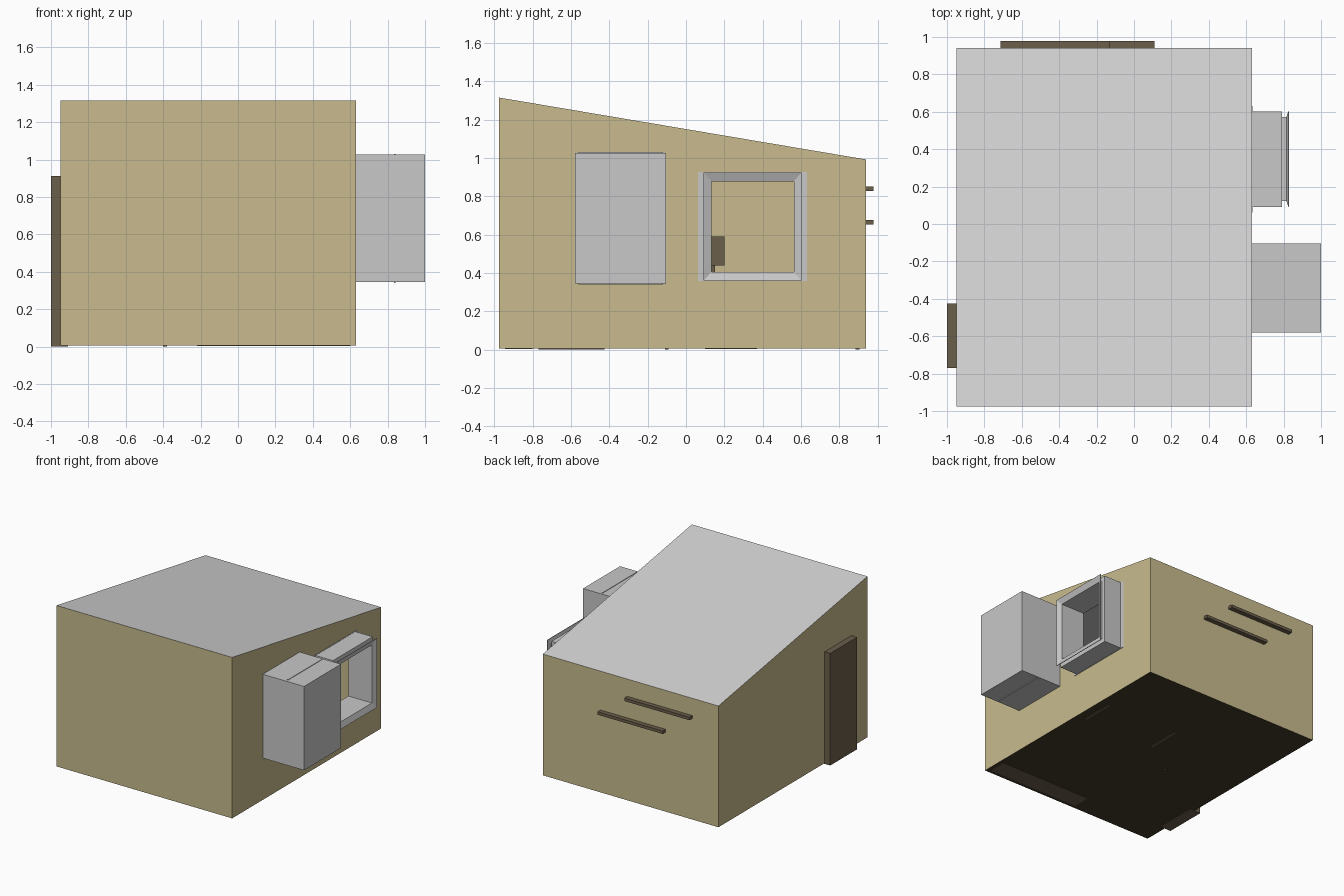
import bpy, bmesh
from mathutils import Vector

cube = bpy.data.objects.get("Cube")
if cube:
    bpy.data.objects.remove(cube, do_unlink=True)


def material(name, rgb):
    m = bpy.data.materials.new(name)
    m.use_nodes = True
    m.diffuse_color = (*rgb, 1)
    m.node_tree.nodes["Principled BSDF"].inputs["Base Color"].default_value = (*rgb, 1)
    return m


TAN = material("tan wall", (0.58, 0.50, 0.27))
ROOF = material("light grey roof", (0.66, 0.66, 0.66))
GREY = material("grey panel", (0.58, 0.58, 0.58))
BROWN = material("brown wood", (0.147, 0.112, 0.069))
FLOOR = material("dark brown floor", (0.056, 0.042, 0.025))


def finish(name, bm, *mats):
    mesh = bpy.data.meshes.new(name)
    bmesh.ops.recalc_face_normals(bm, faces=bm.faces)
    bm.to_mesh(mesh)
    bm.free()
    for m in mats:
        mesh.materials.append(m)
    obj = bpy.data.objects.new(name, mesh)
    bpy.context.collection.objects.link(obj)
    return obj


def box(name, x, y, z, mat):
    """Box from its (low, high) limits on each axis."""
    bm = bmesh.new()
    bmesh.ops.create_cube(bm, size=1)
    for v in bm.verts:
        v.co = Vector([a + (b - a) * (c + 0.5) for (a, b), c in zip((x, y, z), v.co)])
    return finish(name, bm, mat)


# Room shell: sloped roof, window hole in the +x wall
X0, X1, Y0, Y1 = -0.95, 0.63, -0.975, 0.94
WIN_Y, WIN_Z = 0.347, 0.642
HOLE_Y, HOLE_Z = 0.217, 0.238
bm = bmesh.new()
profile = [(Y0, 0.006), (Y1, 0.006), (Y1, 0.992), (Y0, 1.315)]
face = bm.faces.new([bm.verts.new((X0, y, z)) for y, z in profile])
side = bmesh.ops.extrude_face_region(bm, geom=[face])
for v in side["geom"]:
    if isinstance(v, bmesh.types.BMVert):
        v.co.x = X1
bmesh.ops.recalc_face_normals(bm, faces=bm.faces)
wall = max(bm.faces, key=lambda f: f.calc_center_median().x)
bmesh.ops.inset_individual(bm, faces=[wall], thickness=0.2)
middle = wall.calc_center_median()
for v in wall.verts:
    v.co.y = WIN_Y + (HOLE_Y if v.co.y > middle.y else -HOLE_Y)
    v.co.z = WIN_Z + (HOLE_Z if v.co.z > middle.z else -HOLE_Z)
bmesh.ops.delete(bm, geom=[wall], context='FACES_ONLY')
for f in bm.faces:
    f.material_index = 1 if f.normal.z > 0.5 else 2 if f.normal.z < -0.5 else 0
room = finish("room_shell", bm, TAN, ROOF, FLOOR)
thick = room.modifiers.new("wall thickness", 'SOLIDIFY')
thick.thickness = 0.03
thick.offset = -1
thick.use_even_offset = True


# Window surround: stepped square tube with a flared rim
def ring_tube(name, steps, mat):
    bm = bmesh.new()
    rings = [[bm.verts.new((x, WIN_Y + sy * hy, WIN_Z + sz * hz))
              for sy, sz in ((-1, -1), (1, -1), (1, 1), (-1, 1))]
             for x, hy, hz in steps]
    for a, b in zip(rings, rings[1:] + rings[:1]):
        for i in range(4):
            j = (i + 1) % 4
            bm.faces.new((a[i], a[j], b[j], b[i]))
    return finish(name, bm, mat)


ring_tube("window_surround", [
    (0.60, 0.255, 0.282), (0.79, 0.255, 0.282), (0.79, 0.224, 0.246),
    (0.815, 0.224, 0.246), (0.825, 0.255, 0.282), (0.83, 0.255, 0.282),
    (0.812, 0.215, 0.236), (0.60, 0.215, 0.236)], GREY)
ring_tube("window_wall_trim", [
    (0.62, 0.285, 0.284), (0.634, 0.285, 0.284),
    (0.634, 0.25, 0.25), (0.62, 0.25, 0.25)], GREY)

# Projecting cabinet with thin seam strips above and below
box("wall_cabinet", (0.62, 1.0), (-0.58, -0.105), (0.345, 1.027), GREY)
for name, z in (("cabinet_top_seam", (1.024, 1.031)), ("cabinet_bottom_seam", (0.341, 0.348))):
    box(name, (0.835, 0.841), (-0.56, -0.12), z, GREY)

# Door and the two staggered rails on the back
box("door", (-1.0, -0.91), (-0.77, -0.425), (0, 0.912), BROWN)
box("upper_rail", (-0.715, -0.13), (0.93, 0.978), (0.828, 0.852), BROWN)
box("lower_rail", (-0.475, 0.11), (0.93, 0.978), (0.652, 0.676), BROWN)

# Desk with panel legs and a screen by the window
for name, x in (("desk_left_leg", 0.55), ("desk_right_leg", -0.09)):
    box(name, (x - 0.01, x + 0.01), (0.10, 0.37), (0.003, 0.33), BROWN)
box("desk_top", (-0.10, 0.56), (0.09, 0.38), (0.33, 0.35), BROWN)
box("screen", (0.10, 0.36), (0.10, 0.20), (0.44, 0.59), BROWN)
box("screen_stand", (0.21, 0.25), (0.11, 0.15), (0.35, 0.44), BROWN)

# Bed along the -x wall, with two free posts
box("bed", (-0.92, -0.38), (-0.11, 0.90), (0.10, 0.22), BROWN)
for name, y in (("bed_front_post", -0.10), ("bed_back_post", 0.895)):
    box(name, (-0.40, -0.38), (y - 0.01, y + 0.01), (0, 0.12), BROWN)

# Low bookcase against the front wall
box("bookcase", (-0.22, 0.60), (-0.945, -0.80), (0.004, 0.34), BROWN)
